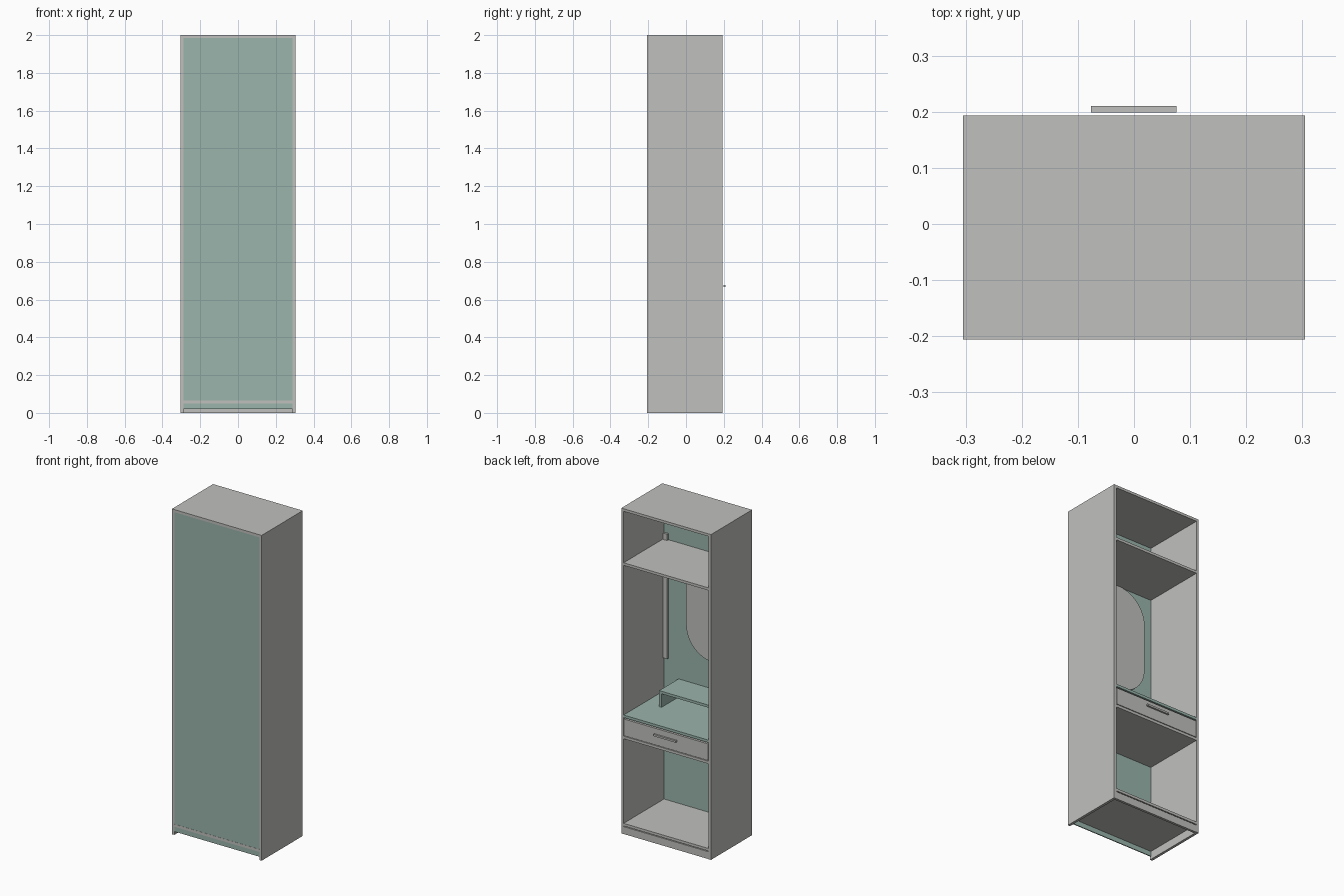
import bpy, bmesh, math

cube = bpy.data.objects.get("Cube")
if cube:
    bpy.data.objects.remove(cube, do_unlink=True)


def material(name, rgb):
    m = bpy.data.materials.new(name)
    m.use_nodes = True
    m.diffuse_color = (*rgb, 1)
    m.node_tree.nodes["Principled BSDF"].inputs["Base Color"].default_value = (*rgb, 1)
    return m


GREY = material("warm_grey", (0.53, 0.53, 0.515))
GREEN = material("sage_green", (0.325, 0.46, 0.41))


def add_mesh(name, bm, mat):
    bmesh.ops.recalc_face_normals(bm, faces=bm.faces)
    me = bpy.data.meshes.new(name)
    bm.to_mesh(me)
    bm.free()
    me.materials.append(mat)
    ob = bpy.data.objects.new(name, me)
    bpy.context.collection.objects.link(ob)
    return ob


def box(name, x, y, z, mat=GREY):
    """Axis-aligned board given by its (min, max) on each axis."""
    bm = bmesh.new()
    bmesh.ops.create_cube(bm, size=1)
    for v in bm.verts:
        v.co = [a + (b - a) * (c + 0.5) for (a, b), c in zip((x, y, z), v.co)]
    return add_mesh(name, bm, mat)


T = 0.016                  # board thickness
W, IN = 0.305, 0.289       # outer and inner half width
BACK, EDGE, OPEN = -0.202, -0.206, 0.193
PANEL = -0.199             # inner face of the green panel
FULL, INNER = (-W, W), (-IN, IN)

# Carcass with thin edge strips around the closed face
for side, s in (("right", -1), ("left", 1)):
    x = tuple(sorted((s * IN, s * W)))
    box(f"{side}_side", x, (BACK, OPEN), (0, 2))
    box(f"{side}_edge_strip", x, (EDGE, BACK), (0, 2))
box("top_board", INNER, (BACK, OPEN), (2 - T, 2))
box("top_edge_strip", INNER, (EDGE, BACK), (2 - T, 2))
box("bottom_shelf", INNER, (BACK, OPEN), (0.05, 0.066))
box("bottom_edge_strip", INNER, (EDGE, BACK), (0.05, 0.066))
box("plinth", INNER, (OPEN - T, OPEN - 0.001), (0, 0.045))
for name, z in (("large_panel", (0.066, 2 - T)), ("lower_panel", (0.02, 0.05))):
    box(name, INNER, (EDGE + 0.001, PANEL), z, GREEN)

# Shelves and desk
box("upper_shelf", INNER, (PANEL, OPEN), (1.652, 1.668))
box("drawer_shelf", INNER, (PANEL, OPEN), (0.586, 0.602))
box("desk_top", INNER, (PANEL, OPEN), (0.716, 0.732), GREEN)

# Raised shelf on the desk
box("raised_shelf_top", (-IN, 0.19), (PANEL, -0.011), (0.815, 0.831), GREEN)
for name, x in (("left", 0.19 - T), ("right", -IN)):
    box(f"raised_shelf_{name}_leg", (x, x + T), (PANEL, -0.011), (0.732, 0.815), GREEN)

# Drawer
box("drawer_front", (-0.286, 0.286), (OPEN - T, OPEN), (0.606, 0.708))
box("drawer_bottom", (-0.275, 0.275), (-0.18, OPEN - T), (0.606, 0.612))
for name, x in (("left", 0.263), ("right", -0.275)):
    box(f"drawer_{name}_wall", (x, x + 0.012), (-0.18, OPEN - T), (0.612, 0.69))
box("drawer_back", (-0.263, 0.263), (-0.18, -0.168), (0.612, 0.69))
box("drawer_handle", (-0.077, 0.076), (0.199, 0.21), (0.666, 0.677))

# Upright light bar in the corner, passing through the upper shelf
box("light_bar", (0.258, 0.286), (PANEL, -0.185), (0.94, 1.707))

# Mirror with rounded ends
bm = bmesh.new()
R, CX, N = 0.183, -0.052, 24
ring = []
for zc, start in ((1.466, 0), (1.184, math.pi)):
    for i in range(N + 1):
        a = start + math.pi * i / N
        ring.append(bm.verts.new((CX + R * math.cos(a), PANEL, zc + R * math.sin(a))))
face = bm.faces.new(ring)
out = bmesh.ops.extrude_face_region(bm, geom=[face])["geom"]
bmesh.ops.translate(bm, vec=(0, 0.01, 0),
                    verts=[g for g in out if isinstance(g, bmesh.types.BMVert)])
if not face.is_valid or len(bm.faces) < 2 * N + 4:
    bm.faces.new(ring)
add_mesh("mirror", bm, GREY)
